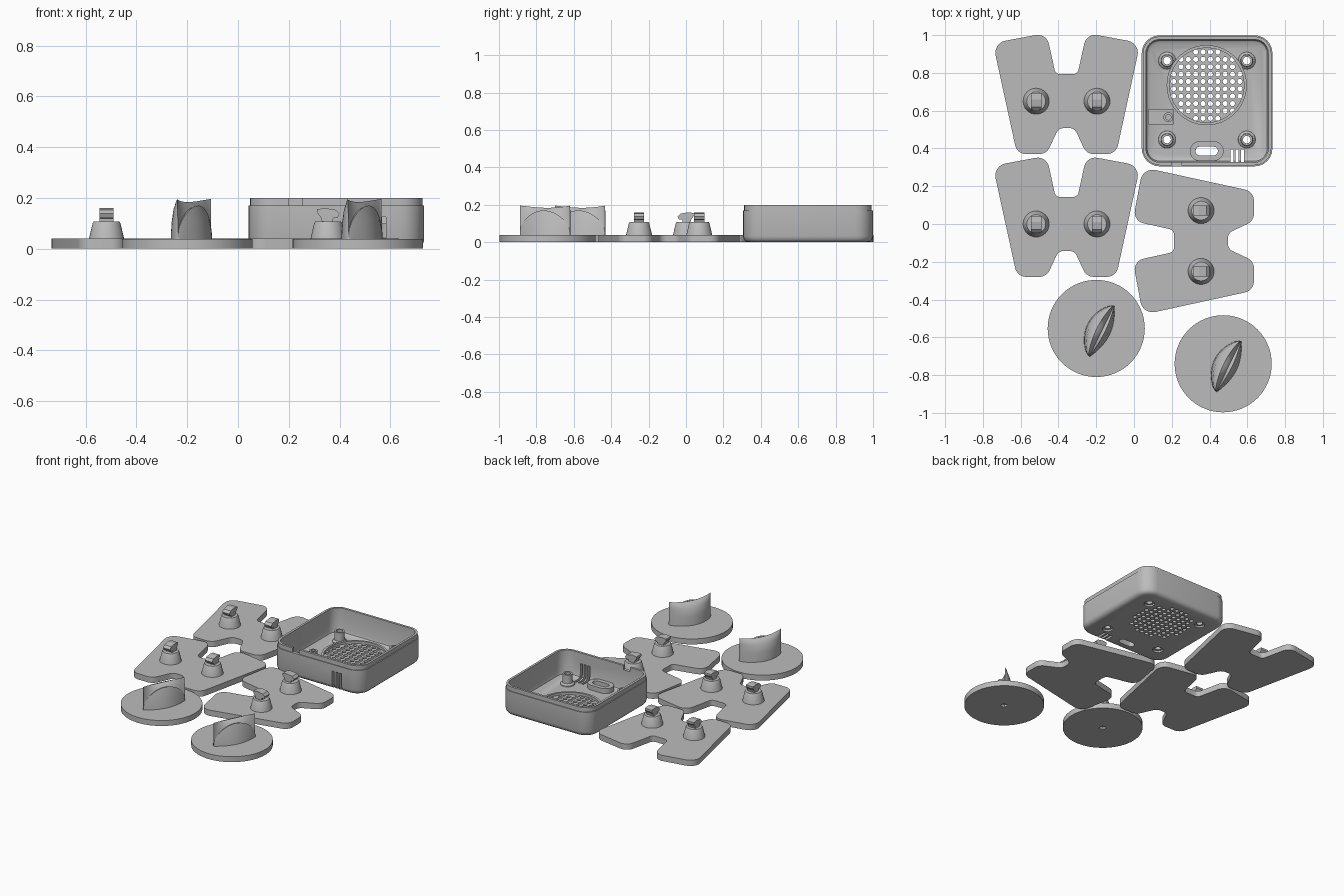
import bpy, bmesh, math
from mathutils import Vector

if "Cube" in bpy.data.objects:
    bpy.data.objects.remove(bpy.data.objects["Cube"])

grey = bpy.data.materials.new("plain grey")
grey.diffuse_color = (0.5, 0.5, 0.5, 1)
grey.use_nodes = True
grey.node_tree.nodes["Principled BSDF"].inputs["Base Color"].default_value = grey.diffuse_color


def finish(name, bm, loc=(0, 0, 0), rot=0):
    bmesh.ops.recalc_face_normals(bm, faces=bm.faces[:])
    me = bpy.data.meshes.new(name)
    bm.to_mesh(me)
    bm.free()
    me.materials.append(grey)
    ob = bpy.data.objects.new(name, me)
    bpy.context.collection.objects.link(ob)
    ob.location = loc
    ob.rotation_euler.z = rot
    return ob


def smooth(ob, angle=32):
    bpy.ops.object.select_all(action='DESELECT')
    ob.select_set(True)
    bpy.context.view_layer.objects.active = ob
    bpy.ops.object.shade_smooth_by_angle(angle=math.radians(angle))


def add_loft(bm, loops, tube=False):
    """Skin a list of closed loops; cap both ends, or join last to first."""
    rings = [[bm.verts.new(p) for p in loop] for loop in loops]
    n = len(rings[0])
    pairs = list(zip(rings, rings[1:])) + ([(rings[-1], rings[0])] if tube else [])
    for a, b in pairs:
        for i in range(n):
            j = (i + 1) % n
            bm.faces.new((a[i], a[j], b[j], b[i]))
    if not tube:
        bm.faces.new(rings[0][::-1])
        bm.faces.new(rings[-1])


def loft(name, loops, tube=False, **kw):
    bm = bmesh.new()
    add_loft(bm, loops, tube)
    return finish(name, bm, **kw)


def circle(x, y, r, z, n=32):
    return [(x + r * math.cos(2 * math.pi * i / n), y + r * math.sin(2 * math.pi * i / n), z)
            for i in range(n)]


def revolve(x, y, profile, n=32):
    return [circle(x, y, r, z, n) for r, z in profile]


def rounded(corners, steps=6):
    """Fillet a polygon given as (x, y, radius) corners."""
    out = []
    for i, (x, y, r) in enumerate(corners):
        p = Vector((x, y))
        a = (Vector(corners[i - 1][:2]) - p).normalized()
        b = (Vector(corners[(i + 1) % len(corners)][:2]) - p).normalized()
        half = a.angle(b) / 2
        c = p + (a + b).normalized() * r / math.sin(half)
        s, e = p + a * r / math.tan(half) - c, p + b * r / math.tan(half) - c
        turn = math.atan2(s.x * e.y - s.y * e.x, s.dot(e))
        for k in range(steps + 1):
            t = turn * k / steps
            out.append((c.x + s.x * math.cos(t) - s.y * math.sin(t),
                        c.y + s.x * math.sin(t) + s.y * math.cos(t)))
    return out


def rect(cx, cy, w, h, r, z):
    x, y = w / 2, h / 2
    pts = rounded([(cx - x, cy - y, r), (cx + x, cy - y, r), (cx + x, cy + y, r), (cx - x, cy + y, r)])
    return [(px, py, z) for px, py in pts]


def block(x0, x1, y0, y1, z0, z1):
    return [[(x0, y0, z), (x1, y0, z), (x1, y1, z), (x0, y1, z)] for z in (z0, z1)]


def cut(ob, lofts):
    """Subtract a group of closed lofts from an object."""
    bm = bmesh.new()
    for loops in lofts:
        add_loft(bm, loops)
    tool = finish("cutter", bm)
    tool.hide_render = True
    mod = ob.modifiers.new("cut", 'BOOLEAN')
    mod.operation, mod.solver, mod.object = 'DIFFERENCE', 'EXACT', tool
    bpy.ops.object.select_all(action='DESELECT')
    ob.select_set(True)
    bpy.context.view_layer.objects.active = ob
    bpy.ops.object.modifier_apply(modifier=mod.name)
    bpy.data.objects.remove(tool)


# Notched plates, each with two posts carrying a tilted clip
half = [(-0.058, 0.108, 0.03), (-0.106, 0.326, 0.06), (-0.39, 0.273, 0.065),
        (-0.262, -0.315, 0.06), (-0.106, -0.315, 0.06), (-0.042, -0.177, 0.045)]
outline = rounded(half + [(-x, y, r) for x, y, r in reversed(half)])
clip = [(-0.018, 0.10), (0.022, 0.10), (0.028, 0.122), (0.043, 0.142), (0.043, 0.156), (0.01, 0.16),
        (-0.03, 0.153), (-0.045, 0.138), (-0.038, 0.122), (-0.02, 0.120)]
for cx, cy, rot in ((-0.357, 0.685, 0), (-0.357, 0.035, 0), (0.32, -0.09, math.pi / 2)):
    place = dict(loc=(cx, cy, 0), rot=rot)
    smooth(loft("plate", [[(x, y, z) for x, y in outline] for z in (0, 0.04)], **place))
    for px in (-0.161, 0.161):
        smooth(loft("post", revolve(px, -0.035, [(0.07, 0.035), (0.068, 0.045), (0.055, 0.1),
                                                 (0.05, 0.108)]), **place))
        loft("clip", [[(px + s, y - 0.035, z) for y, z in clip] for s in (-0.027, 0.027)], **place)

# Round bases with a curved, grooved grip
axis = Vector((0.132, 0.268)).normalized()
left = Vector((-axis.y, axis.x))
sections = []
for k in range(25):
    t = 0.5 - 0.5 * math.cos(math.pi * k / 24)
    swell = max(math.sin(math.pi * t), 0.0)
    wl = 0.004 + 0.08 * swell ** 0.65
    wr = 0.003 + 0.044 * swell ** 0.9
    top = 0.196 - 0.012 * swell
    arc = 0.05 + 0.12 * swell ** 0.5
    profile = [(wl, 0.03), (wl * 0.95, 0.1), (wl * 0.8, 0.155), (wl * 0.55, top - 0.006),
               (wl * 0.35, top), (wl * 0.15, (top + arc) / 2), (0, arc - 0.006),
               (-wr * 0.35, arc), (-wr * 0.75, 0.04 + (arc - 0.04) * 0.55), (-wr, 0.03)]
    mid = Vector((0.029, -0.014)) + axis * (t - 0.5) * 0.298
    sections.append([(*(mid + left * u), z) for u, z in profile])
for cx, cy in ((-0.2, -0.553), (0.472, -0.74)):
    disc = loft("round_base", revolve(cx, cy, [(0.257, 0), (0.257, 0.038)], 64))
    cut(disc, [block(cx - 0.018, cx + 0.018, cy - 0.018, cy + 0.018, -0.02, 0.02)])
    smooth(disc)
    smooth(loft("grip", sections, loc=(cx, cy, 0)), 40)

# Open case: rounded bottom edge, stepped lip, filleted floor
bx, by, bw, bh = 0.387, 0.652, 0.692, 0.694
steps = [(0.032, 0), (0.016, 0.004), (0.005, 0.015), (0, 0.032), (0, 0.17), (0.006, 0.17),
         (0.006, 0.2), (0.022, 0.2), (0.022, 0.055), (0.028, 0.036), (0.045, 0.026)]
case = loft("case", [rect(bx, by, bw - 2 * d, bh - 2 * d, 0.095 - d, z) for d, z in steps])

posts = [(x, y) for x in (0.175, 0.597) for y in (0.447, 0.865)]
gx, gy, pitch = 0.385, 0.735, 0.039
cuts = []
# Speaker holes on a square grid inside the ring
for i in range(10):
    for j in range(10):
        dx, dy = (i - 4.5) * pitch, (j - 4.5) * pitch
        if math.hypot(dx, dy) < 0.195:
            cuts.append(revolve(gx + dx, gy + dy, [(0.0135, -0.05), (0.0135, 0.05)], 12))
# Screw holes, socket opening, vent slots, lip notch and floor pocket
for x, y in posts:
    cuts.append(revolve(x, y, [(0.034, -0.02), (0.034, 0.012), (0.02, 0.012), (0.02, 0.06)], 24))
cuts.append([rect(0.385, 0.386, 0.118, 0.048, 0.0235, z) for z in (-0.05, 0.07)])
for x in (0.518, 0.546, 0.575):
    cuts.append(block(x - 0.008, x + 0.008, 0.27, 0.395, -0.05, 0.125))
cuts.append(block(0.2, 0.252, 0.28, 0.345, 0.17, 0.25))
cuts.append(block(0.078, 0.21, 0.53, 0.605, 0.016, 0.034))
cut(case, cuts)
smooth(case)

# Case fittings: grille ring, screw posts, socket collar and small peg
smooth(loft("grille_ring", revolve(gx, gy, [(0.197, 0.02), (0.212, 0.02), (0.212, 0.042),
                                            (0.197, 0.042)], 64), tube=True))
for x, y in posts:
    smooth(loft("screw_post", revolve(x, y, [(0.02, 0.02), (0.047, 0.02), (0.045, 0.032), (0.033, 0.042),
                                             (0.031, 0.1), (0.02, 0.1)]), tube=True))
smooth(loft("socket_collar", [rect(0.385, 0.386, w, h, h / 2 - 0.001, z) for w, h, z in (
    (0.118, 0.048, 0.02), (0.178, 0.104, 0.02), (0.178, 0.104, 0.06), (0.118, 0.048, 0.06))], tube=True))
smooth(loft("small_peg", revolve(0.182, 0.565, [(0.026, 0.012), (0.026, 0.08), (0.014, 0.08),
                                                (0.014, 0.07)])))
